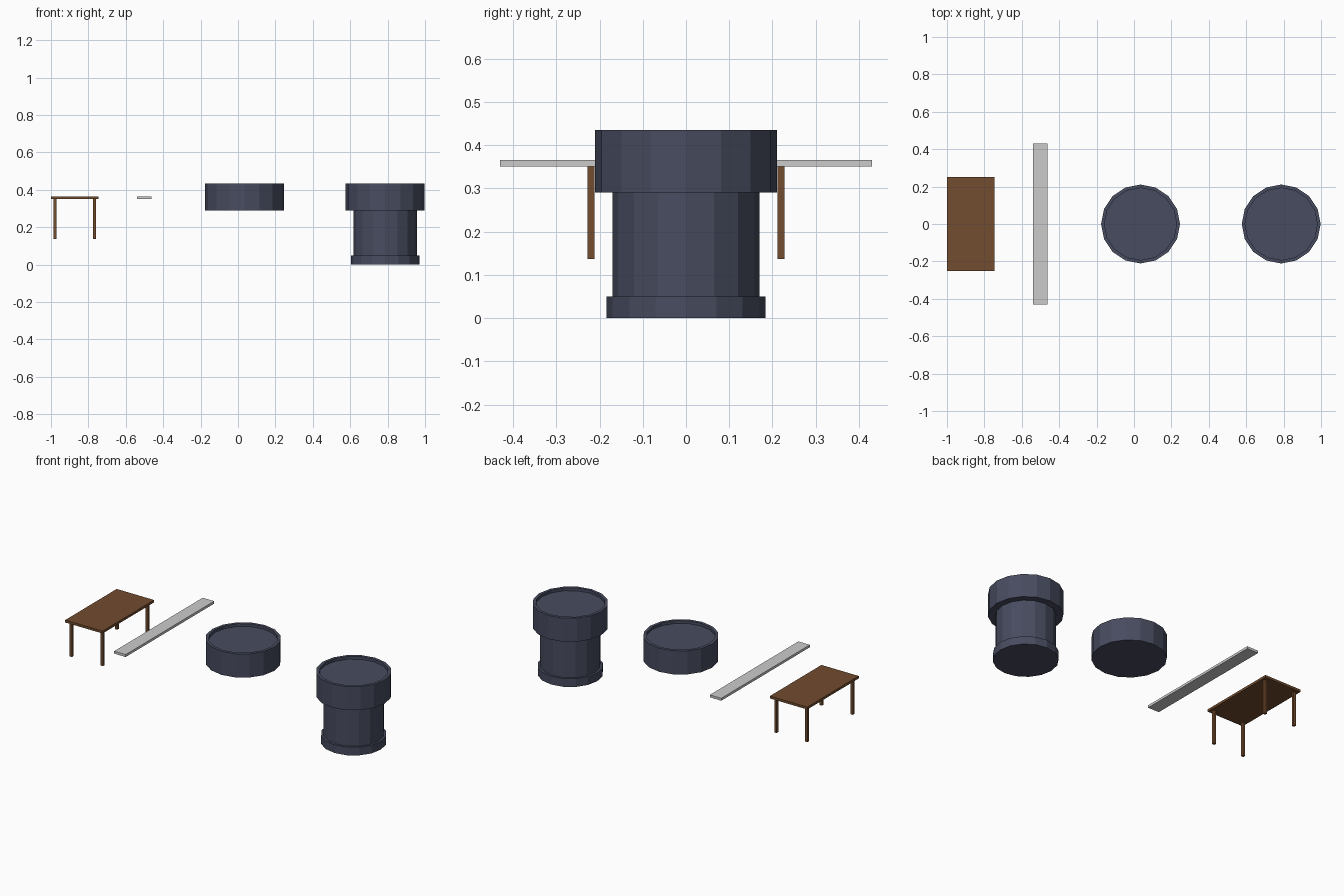
import bpy, bmesh, math

if "Cube" in bpy.data.objects:
    bpy.data.objects.remove(bpy.data.objects["Cube"])


def material(name, rgb):
    m = bpy.data.materials.new(name)
    m.diffuse_color = (*rgb, 1)
    m.use_nodes = True
    m.node_tree.nodes["Principled BSDF"].inputs["Base Color"].default_value = m.diffuse_color
    return m


WOOD = material("brown wood", (0.168, 0.072, 0.028))
METAL = material("light grey", (0.6, 0.6, 0.6))
NAVY = material("dark slate blue", (0.063, 0.072, 0.115))


def finish(name, bm, mat):
    bmesh.ops.recalc_face_normals(bm, faces=bm.faces)
    me = bpy.data.meshes.new(name)
    bm.to_mesh(me)
    bm.free()
    me.materials.append(mat)
    ob = bpy.data.objects.new(name, me)
    bpy.context.collection.objects.link(ob)
    return ob


def box(name, lo, hi, mat):
    bm = bmesh.new()
    bmesh.ops.create_cube(bm, size=1)
    for v in bm.verts:
        v.co = [(a + b) / 2 + c * (b - a) for a, b, c in zip(lo, hi, v.co)]
    return finish(name, bm, mat)


def lathe(name, x, profile, mat, sides=16):
    """Closed, faceted solid from (radius, z) rings, bottom to top."""
    bm = bmesh.new()
    rings = []
    for r, z in profile:
        rings.append([bm.verts.new((x + r * math.cos(math.tau * i / sides),
                                    r * math.sin(math.tau * i / sides), z))
                      for i in range(sides)])
    for a, b in zip(rings, rings[1:]):
        for i in range(sides):
            j = (i + 1) % sides
            bm.faces.new((a[i], a[j], b[j], b[i]))
    bm.faces.new(rings[0][::-1])
    bm.faces.new(rings[-1])
    return finish(name, bm, mat)


# Table: top and four square legs
box("table_top", (-1.0, -0.25, 0.35), (-0.746, 0.25, 0.365), WOOD)
for sx, side in ((-1, "left"), (1, "right")):
    for sy, end in ((-1, "front"), (1, "back")):
        x, y, h = -0.873 + sx * 0.105, sy * 0.22, 0.008
        box(f"table_{end}_{side}_leg", (x - h, y - h, 0.137), (x + h, y + h, 0.35), WOOD)

# Long flat plank
box("plank", (-0.541, -0.43, 0.35), (-0.463, 0.43, 0.365), METAL)

# Drum cap with a thin raised rim around a shallow recess
cap = [(0.211, 0.29), (0.211, 0.435), (0.193, 0.435), (0.193, 0.418)]
lathe("loose_drum_cap", 0.035, cap, NAVY)

# Complete pedestal: foot, column and the same cap
lathe("pedestal_foot_and_column", 0.787,
      [(0.184, 0.0), (0.184, 0.05), (0.17, 0.05), (0.17, 0.29)], NAVY)
lathe("pedestal_cap", 0.787, cap, NAVY)
